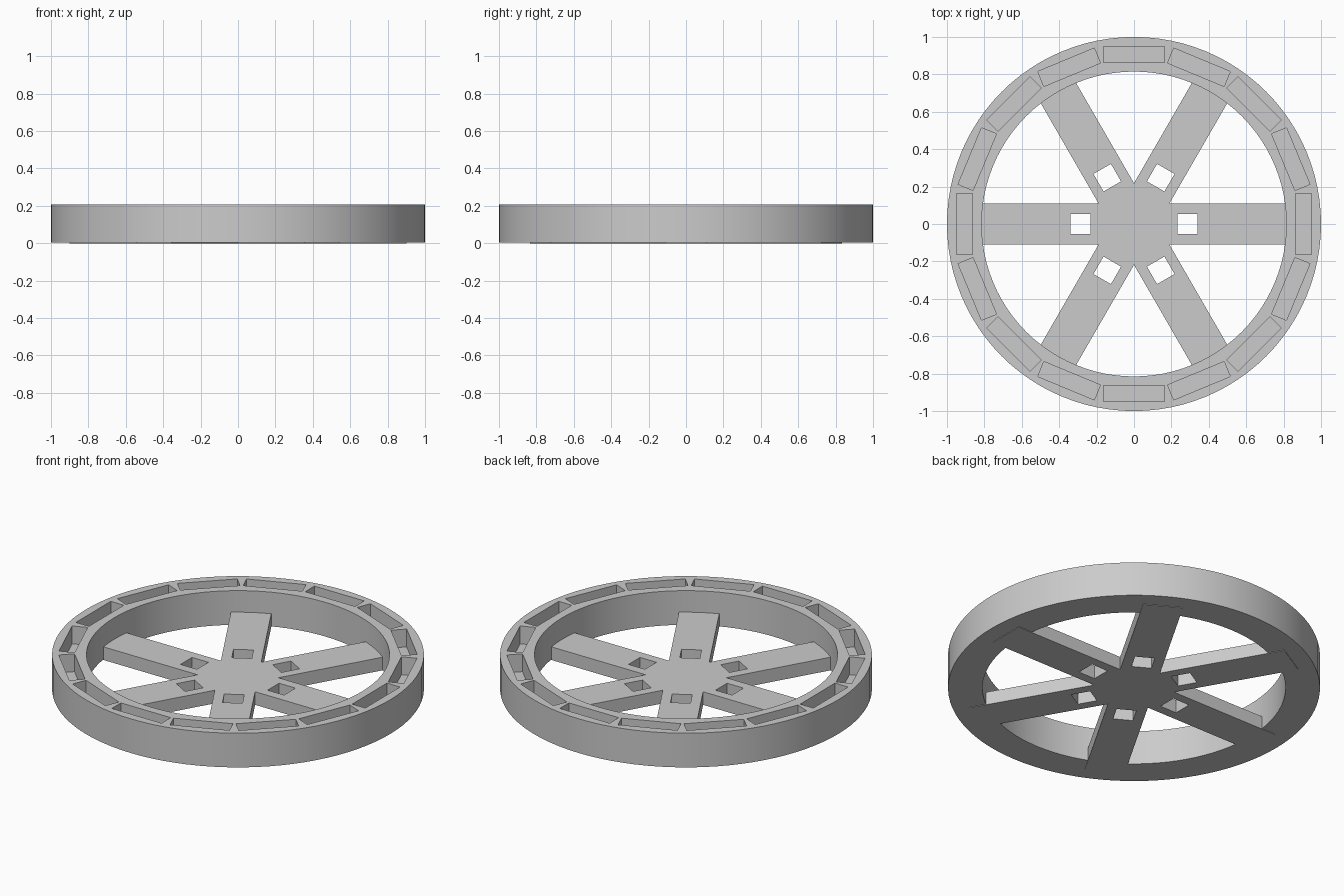
import bpy, bmesh, math
from mathutils import Matrix, Vector

cube = bpy.data.objects.get("Cube")
if cube:
    bpy.data.objects.remove(cube, do_unlink=True)

RIM_OUT, RIM_IN, RIM_TOP = 1.0, 0.815, 0.206
SPOKE_R, SPOKE_HALF, SPOKE_TOP = 0.90, 0.109, 0.078
POCKET_FLOOR = 0.10

grey = bpy.data.materials.new("plain_grey")
grey.use_nodes = True
colour = (0.6, 0.6, 0.6, 1.0)
grey.diffuse_color = colour
grey.node_tree.nodes["Principled BSDF"].inputs["Base Color"].default_value = colour


def make_object(name, bm):
    bmesh.ops.recalc_face_normals(bm, faces=bm.faces)
    mesh = bpy.data.meshes.new(name)
    bm.to_mesh(mesh)
    bm.free()
    mesh.materials.append(grey)
    obj = bpy.data.objects.new(name, mesh)
    bpy.context.collection.objects.link(obj)
    return obj


def ring_of_boxes(name, count, radius, size, z_mid):
    """Boxes spaced evenly round the z axis."""
    bm = bmesh.new()
    for i in range(count):
        place = (Matrix.Rotation(math.tau * i / count, 4, 'Z')
                 @ Matrix.Translation((radius, 0, z_mid))
                 @ Matrix.Diagonal((*size, 1)))
        bmesh.ops.create_cube(bm, size=1, matrix=place)
    return make_object(name, bm)


def activate(obj):
    bpy.ops.object.select_all(action='DESELECT')
    obj.select_set(True)
    bpy.context.view_layer.objects.active = obj


def cut(obj, cutter):
    """Subtract the cutter, then discard it."""
    mod = obj.modifiers.new("cut", 'BOOLEAN')
    mod.operation = 'DIFFERENCE'
    mod.solver = 'EXACT'
    mod.object = cutter
    cutter.hide_render = True
    activate(obj)
    bpy.ops.object.modifier_apply(modifier=mod.name)
    bpy.data.objects.remove(cutter, do_unlink=True)


# Rim: rectangular section spun round the axis
bm = bmesh.new()
section = [(RIM_IN, 0.003), (RIM_OUT, 0.003), (RIM_OUT, RIM_TOP), (RIM_IN, RIM_TOP)]
verts = [bm.verts.new((r, 0, z)) for r, z in section]
edges = [bm.edges.new((verts[i], verts[(i + 1) % 4])) for i in range(4)]
bmesh.ops.spin(bm, geom=verts + edges, cent=(0, 0, 0), axis=(0, 0, 1),
               angle=math.tau, steps=96, use_merge=True)
bmesh.ops.remove_doubles(bm, verts=bm.verts, dist=1e-5)
rim = make_object("rim", bm)

# Sixteen blind pockets in the top of the rim
cut(rim, ring_of_boxes("pocket_cutter", 16, 0.907, (0.086, 0.327, 0.3),
                       POCKET_FLOOR + 0.15))
activate(rim)
bpy.ops.object.shade_smooth_by_angle(angle=math.radians(30))

# Six spokes meeting in a star-shaped hub
bm = bmesh.new()
outline = []
for i in range(6):
    turn = Matrix.Rotation(math.tau * i / 6, 3, 'Z')
    valley = SPOKE_HALF / math.tan(math.radians(30))
    for x, y in ((SPOKE_R, -SPOKE_HALF), (SPOKE_R, SPOKE_HALF), (valley, SPOKE_HALF)):
        outline.append(bm.verts.new(turn @ Vector((x, y, 0))))
base = bm.faces.new(outline)
top = bmesh.ops.extrude_face_region(bm, geom=[base], use_keep_orig=True)
bmesh.ops.translate(bm, vec=(0, 0, SPOKE_TOP),
                    verts=[v for v in top["geom"] if isinstance(v, bmesh.types.BMVert)])
spokes = make_object("spokes_and_hub", bm)

# Square hole through the root of each spoke
cut(spokes, ring_of_boxes("hole_cutter", 6, 0.286, (0.108, 0.108, 0.4), 0.04))
